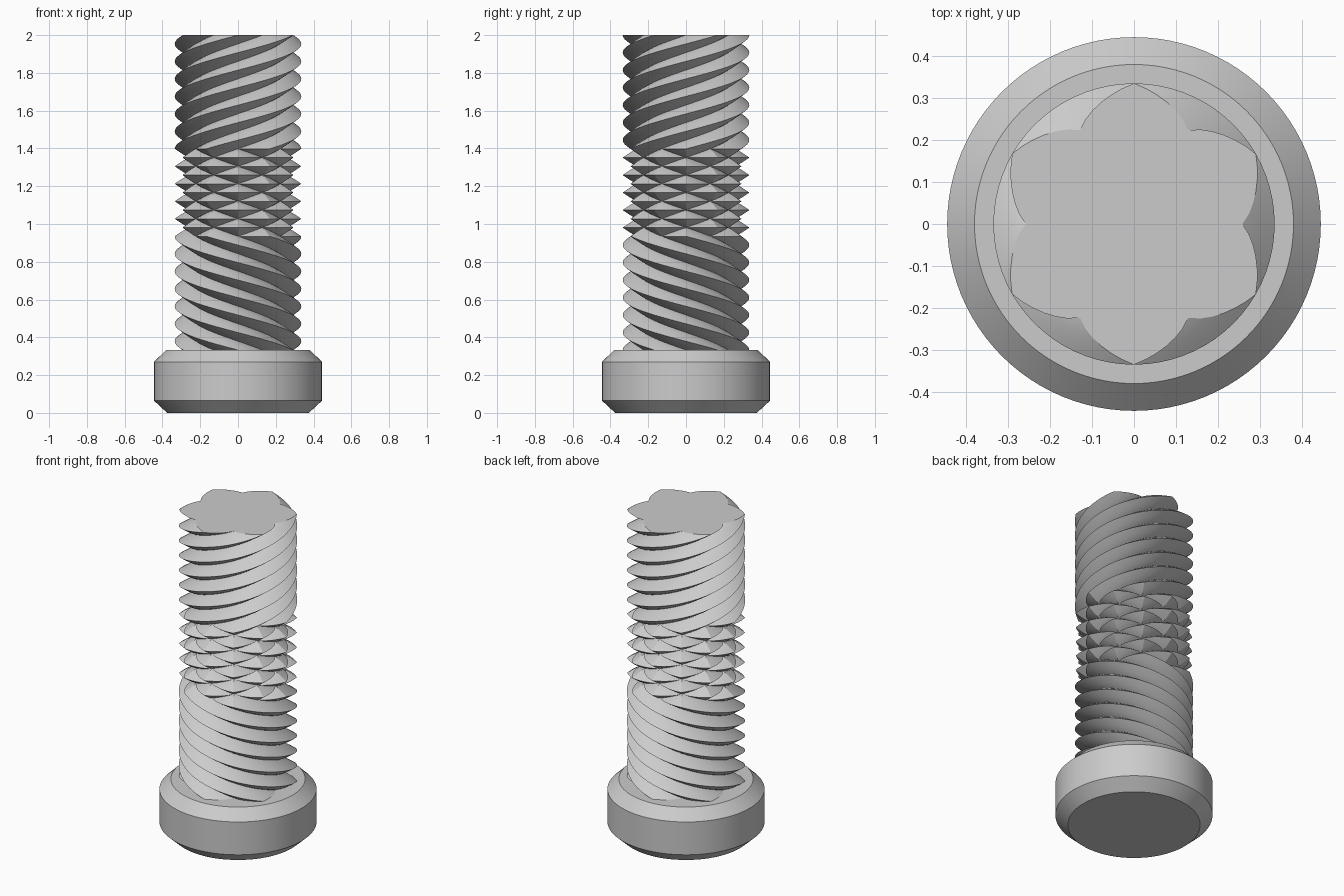
import bpy
import bmesh
import math

cube = bpy.data.objects.get("Cube")
if cube:
    bpy.data.objects.remove(cube, do_unlink=True)

steel = bpy.data.materials.new("light_grey_steel")
steel.use_nodes = True
steel.diffuse_color = (0.6, 0.6, 0.6, 1)
steel.node_tree.nodes["Principled BSDF"].inputs["Base Color"].default_value = (0.6, 0.6, 0.6, 1)

STARTS = 6                      # thread starts around the shaft
SUB = 6                         # grid steps per half tooth
TOOTH = 2 * SUB
COLS = STARTS * TOOTH
PITCHES = 18
ROWS = PITCHES * TOOTH
TOP, BASE = 2.0, 0.333
ROOT, CREST = 0.258, 0.335
CROSS_START, CROSS_END = 13 * SUB, 23 * SUB   # rows where both threads cross


def finish(bm, name, angle):
    bmesh.ops.recalc_face_normals(bm, faces=bm.faces)
    mesh = bpy.data.meshes.new(name)
    bm.to_mesh(mesh)
    bm.free()
    mesh.materials.append(steel)
    obj = bpy.data.objects.new(name, mesh)
    bpy.context.collection.objects.link(obj)
    bpy.ops.object.select_all(action="DESELECT")
    obj.select_set(True)
    bpy.context.view_layer.objects.active = obj
    bpy.ops.object.shade_smooth_by_angle(angle=math.radians(angle))
    return obj


def tooth(step):
    """Tooth height from 0 in the root to 1 on the crest."""
    return (abs(step % TOOTH - SUB) / SUB) ** 0.85


def height(i, j):
    right = tooth(i + j - 3 * SUB)
    left = tooth(i - j - 3 * SUB)
    if j < CROSS_START:
        return right
    if j > CROSS_END:
        return left
    return min(right, left)


def rising_diagonal(i, j):
    """Split quads along the ridges and roots of the thread."""
    if j < CROSS_START:
        return True
    if j >= CROSS_END:
        return False
    return (i // SUB + j // SUB) % 2 == 1


# Shaft: right-hand thread above, left-hand below, both crossed in the middle
bm = bmesh.new()
rings = []
for j in range(ROWS + 1):
    z = TOP - (TOP - BASE) * j / ROWS
    ring = []
    for i in range(COLS):
        a = math.tau * i / COLS
        r = ROOT + (CREST - ROOT) * height(i, j)
        ring.append(bm.verts.new((r * math.cos(a), r * math.sin(a), z)))
    rings.append(ring)
for j in range(ROWS):
    for i in range(COLS):
        k = (i + 1) % COLS
        a, b = rings[j][i], rings[j][k]
        d, c = rings[j + 1][i], rings[j + 1][k]
        if rising_diagonal(i, j):
            bm.faces.new((a, d, b))
            bm.faces.new((d, c, b))
        else:
            bm.faces.new((a, d, c))
            bm.faces.new((a, c, b))
bm.faces.new(rings[0])
bm.faces.new(rings[-1][::-1])
finish(bm, "threaded_shaft", 25)

# Head: round disc with chamfers above and below
bm = bmesh.new()
profile = [(0.375, 0), (0.445, 0.065), (0.445, 0.27), (0.38, BASE)]
loops = []
for r, z in profile:
    loops.append([bm.verts.new((r * math.cos(math.tau * i / 96),
                                r * math.sin(math.tau * i / 96), z)) for i in range(96)])
for low, high in zip(loops, loops[1:]):
    for i in range(96):
        k = (i + 1) % 96
        bm.faces.new((low[i], low[k], high[k], high[i]))
bm.faces.new(loops[0][::-1])
bm.faces.new(loops[-1])
finish(bm, "bolt_head", 30)
